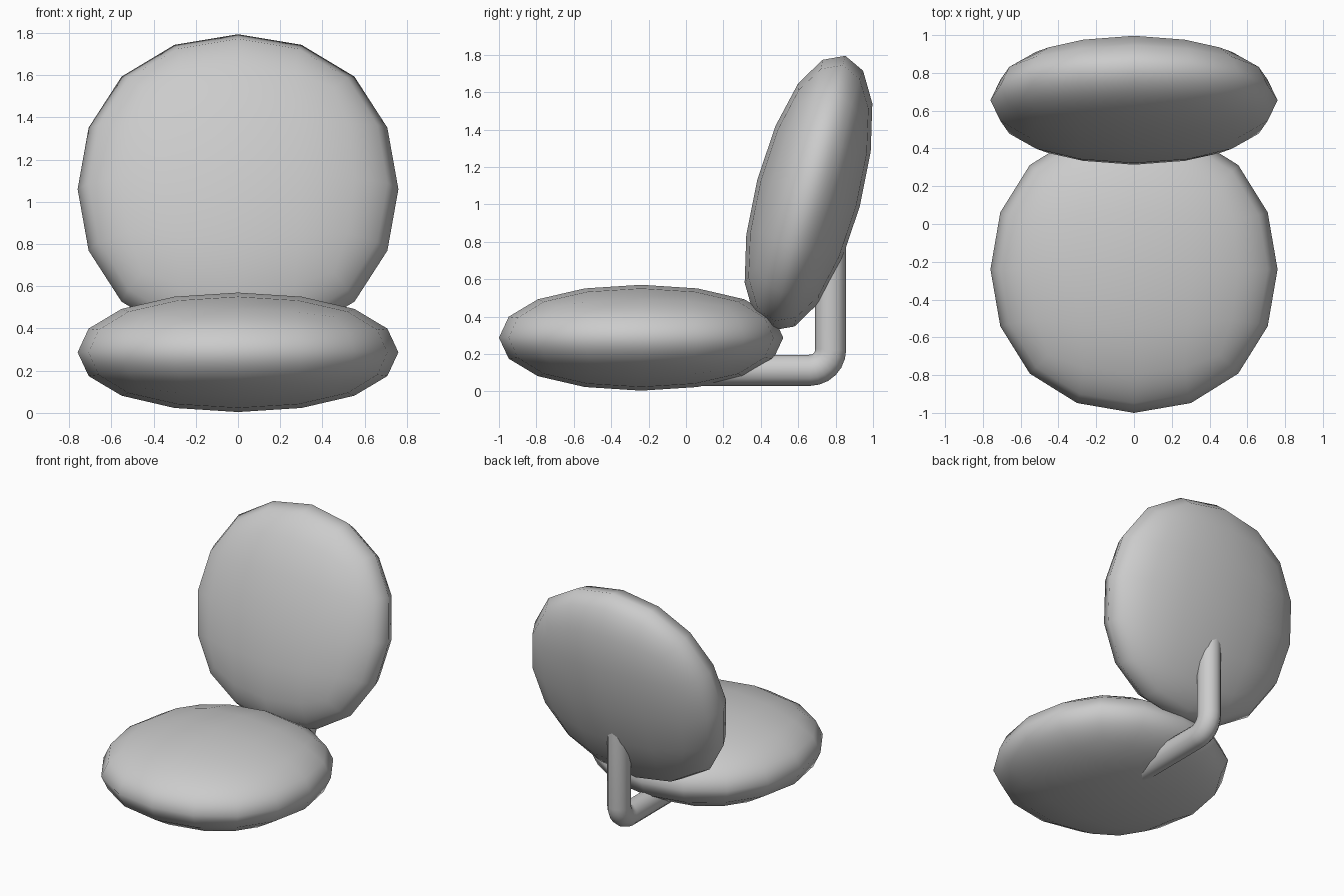
import bpy
from math import radians, sin, cos

if "Cube" in bpy.data.objects:
    bpy.data.objects.remove(bpy.data.objects["Cube"])

LIMIT = 0.8395  # half-size of a subdivided cube of half-size 1


def cushion(name, loc, half, tilt=0.0):
    # Pillow shape: a flattened cube rounded by subdivision
    bpy.ops.mesh.primitive_cube_add(size=2, location=loc, rotation=(tilt, 0, 0))
    ob = bpy.context.object
    ob.name = name
    ob.scale = [h / LIMIT for h in half]
    sub = ob.modifiers.new("round", 'SUBSURF')
    sub.levels = sub.render_levels = 2
    bpy.ops.object.shade_smooth()
    return ob


# Seat and leaning backrest
cushion("seat", (0, -0.24, 0.287), (0.76, 0.76, 0.283))
cushion("backrest", (0, 0.655, 1.06), (0.76, 0.283, 0.76), radians(-15))

# Bent support bar joining the two from behind
Y, Z, R = 0.773, 0.113, 0.11
path = [(0, 0, Z)]
for i in range(7):
    a = radians(-90 + 15 * i)
    path.append((0, Y - R + R * cos(a), Z + R + R * sin(a)))
path.append((0, Y, 0.86))

curve = bpy.data.curves.new("support_bar", 'CURVE')
curve.dimensions = '3D'
curve.bevel_depth = 0.083
curve.bevel_resolution = 4
curve.use_fill_caps = True
spline = curve.splines.new('POLY')
spline.points.add(len(path) - 1)
for p, co in zip(spline.points, path):
    p.co = (*co, 1)
bar = bpy.data.objects.new("support_bar", curve)
bpy.context.collection.objects.link(bar)
bar.scale.x = 0.94
bpy.ops.object.select_all(action='DESELECT')
bar.select_set(True)
bpy.context.view_layer.objects.active = bar
bpy.ops.object.convert(target='MESH')
bpy.ops.object.shade_smooth_by_angle(angle=radians(40))
